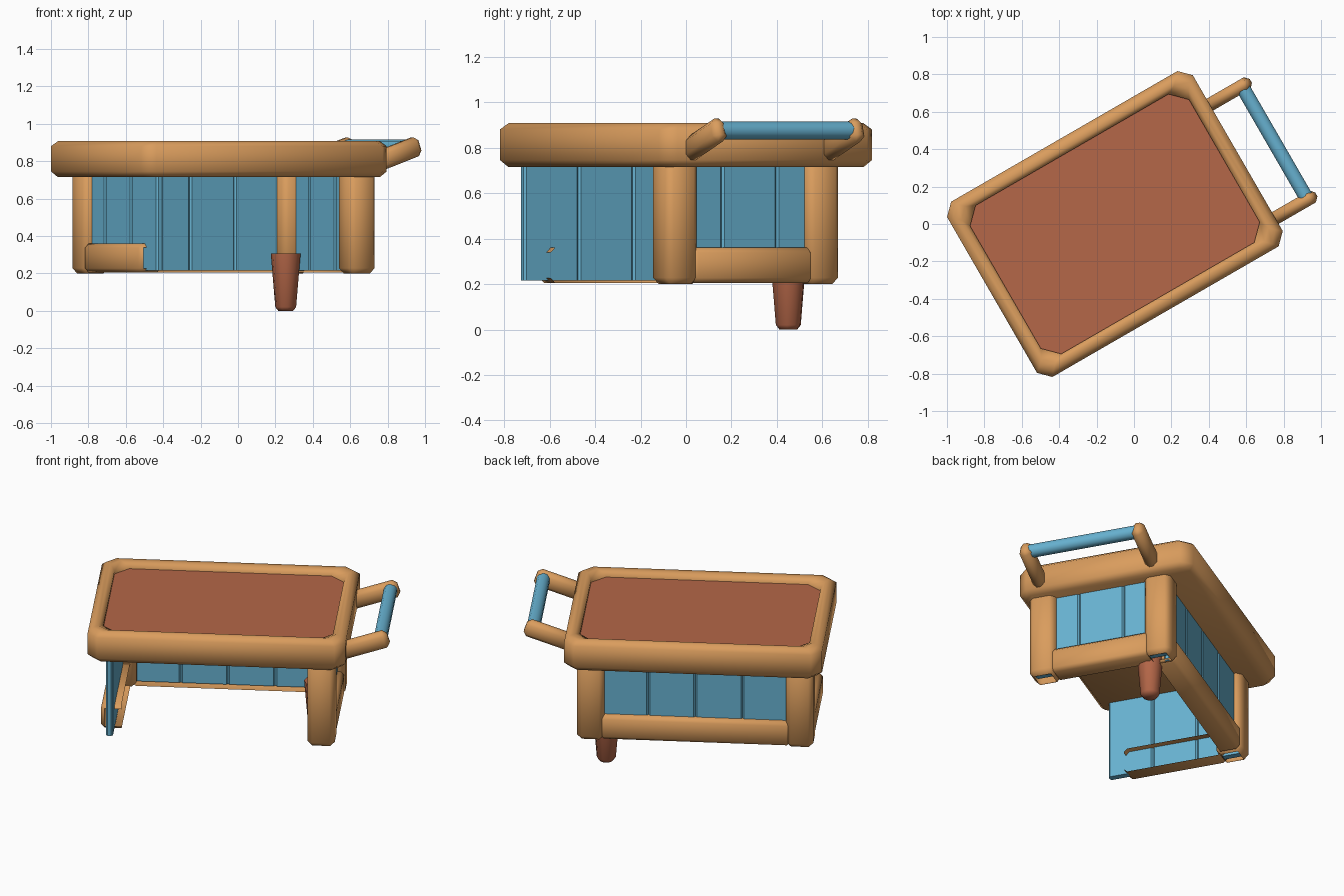
import bpy, bmesh, math
from mathutils import Matrix, Vector

if "Cube" in bpy.data.objects:
    bpy.data.objects.remove(bpy.data.objects["Cube"])

TURN = math.radians(30)   # whole cart is turned about z
CU = -0.09                # centre along its length


def material(name, col):
    m = bpy.data.materials.new(name)
    m.diffuse_color = (*col, 1)
    m.use_nodes = True
    m.node_tree.nodes["Principled BSDF"].inputs["Base Color"].default_value = m.diffuse_color
    return m


WOOD = material("orange_wood", (0.70, 0.335, 0.11))
BLUE = material("blue_paint", (0.135, 0.44, 0.63))
RED = material("red_brown", (0.46, 0.135, 0.065))


def finish(bm, name, mat, angle=55):
    bmesh.ops.rotate(bm, verts=bm.verts, cent=(0, 0, 0), matrix=Matrix.Rotation(TURN, 3, 'Z'))
    me = bpy.data.meshes.new(name)
    bm.to_mesh(me)
    bm.free()
    me.materials.append(mat)
    ob = bpy.data.objects.new(name, me)
    bpy.context.collection.objects.link(ob)
    bpy.ops.object.select_all(action='DESELECT')
    ob.select_set(True)
    bpy.context.view_layer.objects.active = ob
    bpy.ops.object.shade_smooth_by_angle(angle=math.radians(angle))
    return ob


def box(bm, lo, hi, bevel=0.0, vertical=False, open_dirs=(), late_open=(), segs=1):
    """Bevelled box; faces in open_dirs go before the bevel, late_open after."""
    lo, hi = Vector(lo), Vector(hi)
    tmp = bmesh.new()
    bmesh.ops.create_cube(tmp, size=1)
    for v in tmp.verts:
        v.co = Vector(((lo + hi)[i] / 2 + v.co[i] * (hi - lo)[i] for i in range(3)))

    def drop(dirs):
        tmp.normal_update()
        fs = [f for f in tmp.faces if any(f.normal.dot(Vector(d)) > 0.99 for d in dirs)]
        if fs:
            bmesh.ops.delete(tmp, geom=fs, context='FACES')
    drop(open_dirs)
    if bevel:
        es = [e for e in tmp.edges if len(e.link_faces) == 2 and
              (not vertical or abs(e.verts[0].co.z - e.verts[1].co.z) > 0.01)]
        bmesh.ops.bevel(tmp, geom=es, offset=bevel, segments=segs, affect='EDGES', profile=0.5)
    drop(late_open)
    me = bpy.data.meshes.new("tmp")
    tmp.to_mesh(me)
    tmp.free()
    bm.from_mesh(me)
    bpy.data.meshes.remove(me)


def octagon(bm, u0, u1, v0, v1, c, z):
    pts = [(u0 + c, v0), (u1 - c, v0), (u1, v0 + c), (u1, v1 - c),
           (u1 - c, v1), (u0 + c, v1), (u0, v1 - c), (u0, v0 + c)]
    return [bm.verts.new((u, v, z)) for u, v in pts]


# tray: chamfered rim lofted from outside bottom to inside
bm = bmesh.new()
rings = []
for inset, c, z in [(0.03, 0.05, 0.715), (0, 0.06, 0.745), (0, 0.06, 0.88), (0.03, 0.055, 0.908),
                    (0.058, 0.055, 0.908), (0.083, 0.08, 0.885), (0.083, 0.08, 0.85)]:
    rings.append(octagon(bm, -0.847 + inset, 0.67 - inset, -0.49 + inset, 0.592 - inset, c, z))
for a, b in zip(rings, rings[1:]):
    for i in range(8):
        j = (i + 1) % 8
        bm.faces.new((a[i], a[j], b[j], b[i]))
bm.faces.new(rings[0][::-1])
finish(bm, "tray_rim", WOOD)

# tray inset panel
bm = bmesh.new()
bm.faces.new(octagon(bm, -0.77, 0.593, -0.413, 0.515, 0.07, 0.868))
finish(bm, "tray_panel", RED)

# three legs, hollow underneath
for name, u, v in [("back_left_leg", CU - 0.615, 0.358),
                   ("back_right_leg", CU + 0.615, 0.358),
                   ("front_right_leg", CU + 0.615, -0.36)]:
    bm = bmesh.new()
    h = 0.08
    box(bm, (u - h, v - h, 0.2), (u + h, v + h, 0.75), 0.028, late_open=[(0, 0, -1)])
    finish(bm, name, WOOD)

# plank walls: four boards behind, three on each end
W = 0.277
bm = bmesh.new()
for i in range(4):
    u = CU + (i - 2) * W
    box(bm, (u, 0.355, 0.215), (u + W, 0.395, 0.73), 0.01, True)
finish(bm, "back_planks", BLUE, 30)
for name, u in [("left_planks", CU - 0.63), ("right_planks", CU + 0.63)]:
    bm = bmesh.new()
    for i in range(3):
        v = (i - 1.5) * W
        box(bm, (u - 0.02, v, 0.215), (u + 0.02, v + W, 0.73), 0.01, True)
    finish(bm, name, BLUE, 30)

# lower rails: open shells wrapped around the planks
Z0, Z1 = 0.205, 0.36
ends_v, ends_u = [(0, 1, 0), (0, -1, 0)], [(1, 0, 0), (-1, 0, 0)]
bm = bmesh.new()
box(bm, (CU - 0.56, 0.31, Z0), (CU + 0.56, 0.43, Z1), 0.022, open_dirs=[(0, -1, 0)], late_open=ends_u)
finish(bm, "back_rail", WOOD)
for name, s in [("left_rail", -1), ("right_rail", 1)]:
    a, b = sorted((CU + s * 0.57, CU + s * 0.69))
    bm = bmesh.new()
    box(bm, (a, -0.305, Z0), (b, 0.305, Z1), 0.022, open_dirs=[(-s, 0, 0)], late_open=ends_v)
    finish(bm, name, WOOD)

# tapered foot under the back right corner
bm = bmesh.new()
cx, cy = 0.255, 0.45
fu = cx * math.cos(TURN) + cy * math.sin(TURN)
fv = -cx * math.sin(TURN) + cy * math.cos(TURN)
prev = None
for r, z in [(0.04, 0), (0.056, 0.02), (0.08, 0.305)]:
    ring = [bm.verts.new((fu + r * math.cos(k * math.pi / 5), fv + r * math.sin(k * math.pi / 5), z))
            for k in range(10)]
    if prev:
        for k in range(10):
            n = (k + 1) % 10
            bm.faces.new((prev[k], prev[n], ring[n], ring[k]))
    else:
        bm.faces.new(ring[::-1])
    prev = ring
bm.faces.new(prev)
finish(bm, "foot", RED)

# handle arms, sloping up from the tray end
for name, v in [("front_handle_arm", -0.35), ("back_handle_arm", 0.35)]:
    bm = bmesh.new()
    box(bm, (-0.15, -0.036, -0.053), (0.15, 0.036, 0.053), 0.024)
    bmesh.ops.rotate(bm, verts=bm.verts, cent=(0, 0, 0), matrix=Matrix.Rotation(math.radians(-19), 3, 'Y'))
    bmesh.ops.translate(bm, verts=bm.verts, vec=(0.772, v, 0.836))
    finish(bm, name, WOOD)

# handle bar
bm = bmesh.new()
bmesh.ops.create_cone(bm, cap_ends=True, segments=10, radius1=0.04, radius2=0.04, depth=0.68)
bmesh.ops.rotate(bm, verts=bm.verts, cent=(0, 0, 0), matrix=Matrix.Rotation(math.pi / 2, 3, 'X'))
bmesh.ops.translate(bm, verts=bm.verts, vec=(0.868, 0, 0.875))
finish(bm, "handle_bar", BLUE)
